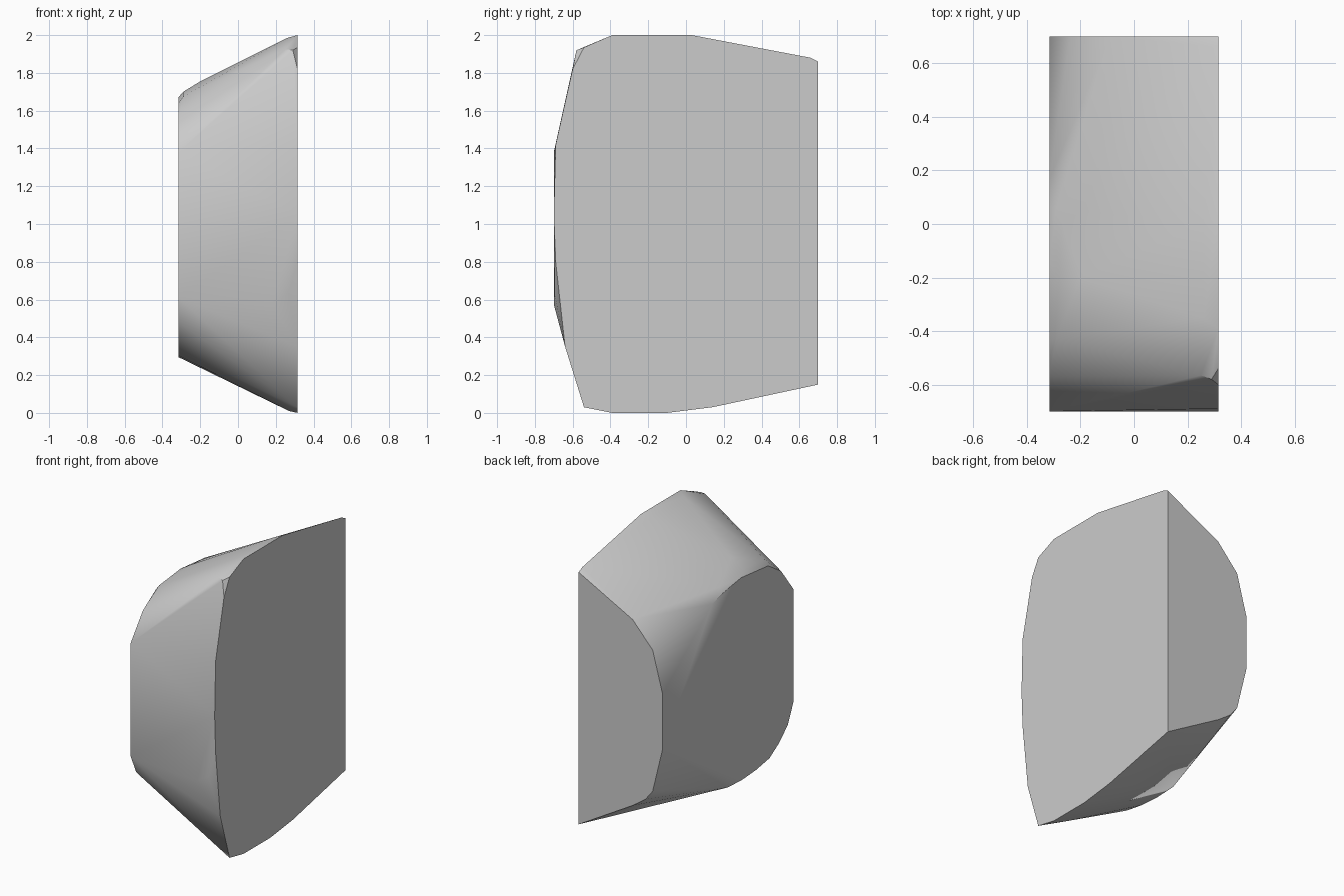
import bpy
import bmesh
from math import radians

old = bpy.data.objects.get("Cube")
if old:
    bpy.data.objects.remove(old, do_unlink=True)

HALF_X, HALF_Y = 0.315, 0.70

# Large flat side at +x, as (y, z)
left_side = [(.7, .15), (.7, 1.86), (.66, 1.88), (.03, 2), (-.39, 2), (-.54, 1.935),
             (-.6, 1.82), (-.69, 1.42), (-.7, 1.05), (-.69, .8), (-.64, .35),
             (-.54, .03), (-.39, 0), (-.1, 0), (.14, .03), (.65, .14)]
# Smaller flat side at -x, as (y, z)
right_side = [(.7, 1.2), (.17, 1.61), (.06, 1.64), (-.14, 1.67), (-.43, 1.64),
              (-.57, 1.55), (-.7, 1.38), (-.7, .61), (-.64, .48), (-.55, .395),
              (-.445, .33), (-.3, .305), (-.15, .295), (0, .302), (.7, .83)]
# Flat back, as (x, z)
back = [(-.09, 1.647), (-.24, 1.48), (-.24, .523), (-.187, .455), (-.09, .386)]
# Worn corners and ridges between the flats
ridges = [(.18, -.7, .575), (.265, -.695, .63), (.25, -.565, 1.925), (.29, -.58, 1.92),
          (.26, -.35, 1.985), (.26, 0, 1.98), (-.2, -.2, 1.755), (-.29, -.2, 1.70),
          (-.29, .06, 1.675), (-.29, -.43, 1.675), (.2, -.4, .045), (.27, -.4, .01)]

points = [(HALF_X, y, z) for y, z in left_side]
points += [(-HALF_X, y, z) for y, z in right_side]
points += [(x, HALF_Y, z) for x, z in back]
points += ridges

# Wrap the outlines in one convex stone
bm = bmesh.new()
for p in points:
    bm.verts.new(p)
hull = bmesh.ops.convex_hull(bm, input=bm.verts[:])
spare = {g for g in hull["geom_interior"] + hull["geom_unused"]
         if isinstance(g, bmesh.types.BMVert)}
bmesh.ops.delete(bm, geom=list(spare), context="VERTS")
bmesh.ops.dissolve_limit(bm, angle_limit=radians(1), verts=bm.verts[:], edges=bm.edges[:])
bmesh.ops.recalc_face_normals(bm, faces=bm.faces[:])
mesh = bpy.data.meshes.new("stone_block")
bm.to_mesh(mesh)
bm.free()

stone = bpy.data.objects.new("stone_block", mesh)
bpy.context.collection.objects.link(stone)

# Plain grey stone
grey = bpy.data.materials.new("stone_grey")
grey.use_nodes = True
color = (.6, .6, .6, 1)
grey.diffuse_color = color
grey.node_tree.nodes["Principled BSDF"].inputs["Base Color"].default_value = color
mesh.materials.append(grey)

# Soft facets with crisp borders on the flats
bpy.ops.object.select_all(action="DESELECT")
stone.select_set(True)
bpy.context.view_layer.objects.active = stone
bpy.ops.object.shade_smooth_by_angle(angle=radians(30))
